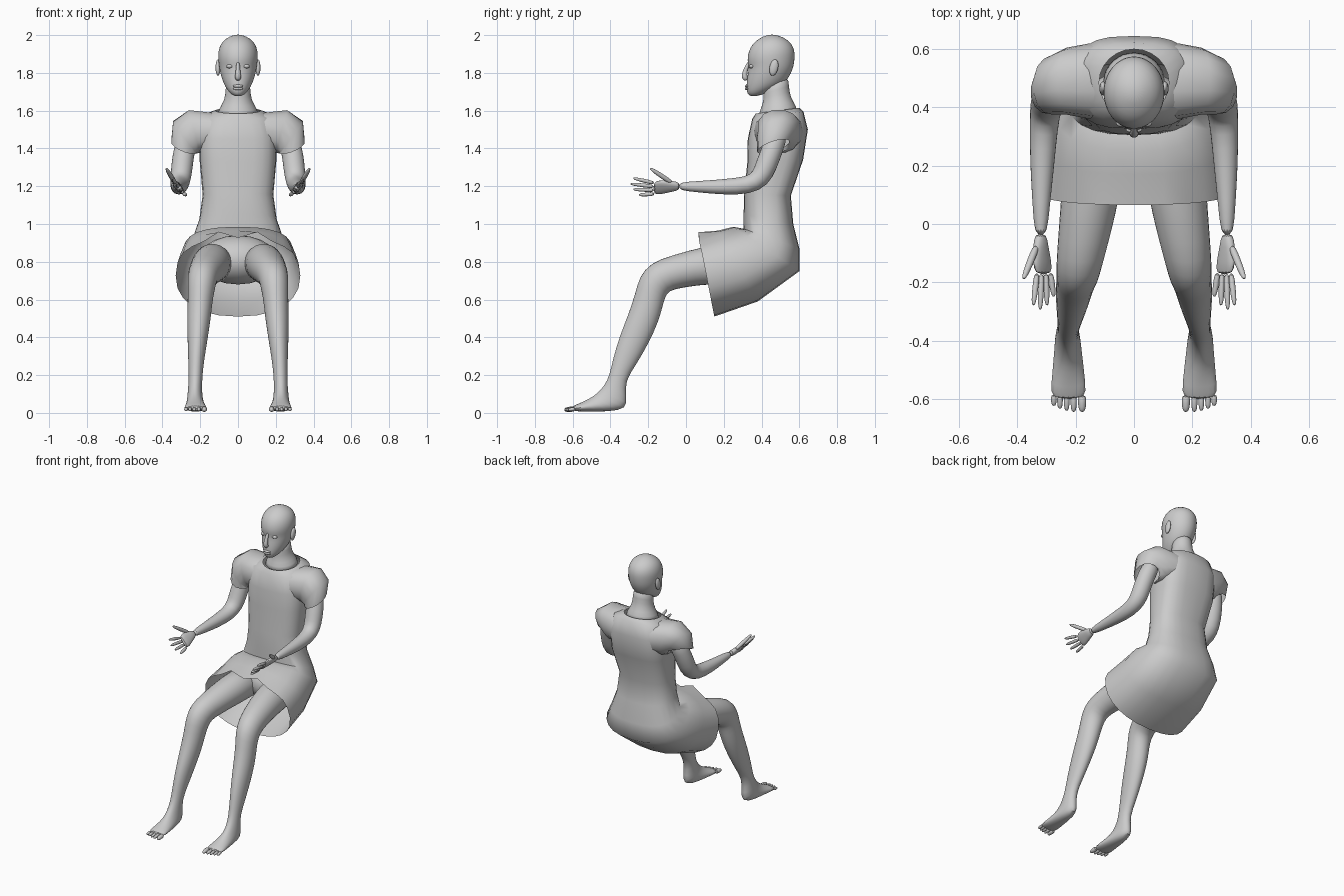
import bpy, bmesh, math
from mathutils import Vector, Matrix

cube = bpy.data.objects.get("Cube")
if cube:
    bpy.data.objects.remove(cube, do_unlink=True)

grey = bpy.data.materials.new("plain_grey")
grey.use_nodes = True
grey.diffuse_color = (0.6, 0.6, 0.6, 1)
grey.node_tree.nodes["Principled BSDF"].inputs["Base Color"].default_value = (0.6, 0.6, 0.6, 1)


def finish(name, bm, mirror=False, subdiv=0, sharp=60):
    bmesh.ops.recalc_face_normals(bm, faces=bm.faces)
    mesh = bpy.data.meshes.new(name)
    bm.to_mesh(mesh)
    bm.free()
    mesh.materials.append(grey)
    ob = bpy.data.objects.new(name, mesh)
    bpy.context.collection.objects.link(ob)
    bpy.ops.object.select_all(action='DESELECT')
    ob.select_set(True)
    bpy.context.view_layer.objects.active = ob
    bpy.ops.object.shade_smooth_by_angle(angle=math.radians(sharp))
    if mirror:
        ob.modifiers.new("Mirror", 'MIRROR').use_mirror_merge = False
    if subdiv:
        mod = ob.modifiers.new("Subdivision", 'SUBSURF')
        mod.levels = mod.render_levels = subdiv
    return ob


def loft(bm, rings, seg=16, caps=True):
    """Skin a list of (centre, half axis u, half axis v, roundness) rings."""
    loops = []
    for c, u, v, n in rings:
        loop = []
        for i in range(seg):
            a = 2 * math.pi * i / seg
            k, s = math.cos(a), math.sin(a)
            k = math.copysign(abs(k) ** (2 / n), k)
            s = math.copysign(abs(s) ** (2 / n), s)
            loop.append(bm.verts.new(c + u * k + v * s))
        loops.append(loop)
    for a, b in zip(loops, loops[1:]):
        for i in range(seg):
            j = (i + 1) % seg
            bm.faces.new((a[i], a[j], b[j], b[i]))
    if caps:
        bm.faces.new(loops[0])
        bm.faces.new(loops[-1])
    return loops


def section(front, back, half_width, x=0, n=2):
    """Ring through a front and a back point given as (y, z)."""
    p, q = Vector((x, *front)), Vector((x, *back))
    return (p + q) / 2, Vector((half_width, 0, 0)), (q - p) / 2, n


def tube(bm, points, radii, ref=(1, 0, 0), seg=12):
    pts = [Vector(p) for p in points]
    rings = []
    for i, p in enumerate(pts):
        d = (pts[min(i + 1, len(pts) - 1)] - pts[max(i - 1, 0)]).normalized()
        r = Vector(ref)
        u = (r - d * r.dot(d)).normalized()
        rings.append((p, u * radii[i], d.cross(u) * radii[i], 2))
    loft(bm, rings, seg)


def digit(bm, a, b, r, ref=(1, 0, 0)):
    """Finger or toe with a rounded tip."""
    a, b = Vector(a), Vector(b)
    stops = (0, 0.5, 0.88, 1)
    tube(bm, [a.lerp(b, t) for t in stops], [r, r, r * 0.8, r * 0.3], ref, 8)


def ball(bm, loc, scale, rot=0):
    m = Matrix.Translation(loc) @ Matrix.Rotation(rot, 4, 'X') @ Matrix.Diagonal((*scale, 1))
    bmesh.ops.create_uvsphere(bm, u_segments=16, v_segments=10, radius=1, matrix=m)


# Tunic: collar down to the open hem, bending forward over the lap
bm = bmesh.new()
loops = loft(bm, [
    section((.37, 1.585), (.60, 1.615), .12),
    section((.35, 1.555), (.622, 1.595), .185, n=2.6),
    section((.327, 1.45), (.645, 1.50), .205, n=3),
    section((.325, 1.33), (.62, 1.34), .203, n=3),
    section((.308, 1.16), (.555, 1.15), .187, n=2.6),
    section((.305, 1.05), (.568, 1.00), .205, n=2.5),
    section((.305, .975), (.60, .87), .24, n=2.5),
    section((.25, .985), (.60, .75), .285, n=2.5),
    section((.17, .965), (.38, .59), .315, n=2.4),
    section((.065, .945), (.15, .51), .33, n=2.3),
], 24, caps=False)
for v in loops[-1]:
    if v.co.z > .85:
        v.co.z -= .018 * math.cos(v.co.x * 30)
finish("tunic", bm)

# Puffed short sleeves
bm = bmesh.new()
loft(bm, [
    (Vector((.15, .49, 1.49)), Vector((0, .13, 0)), Vector((-.02, 0, .10)), 2.4),
    (Vector((.23, .49, 1.49)), Vector((0, .115, 0)), Vector((.03, 0, .115)), 2.4),
    (Vector((.28, .475, 1.46)), Vector((0, .10, .01)), Vector((.065, 0, .085)), 2.2),
    (Vector((.283, .462, 1.41)), Vector((0, .085, .03)), Vector((.072, -.01, .025)), 2),
], 14, caps=False)
finish("sleeves", bm, mirror=True)

# Arms
bm = bmesh.new()
tube(bm, [(.25, .49, 1.5), (.285, .46, 1.4), (.296, .425, 1.31), (.303, .395, 1.24),
          (.31, .33, 1.203), (.315, .2, 1.196), (.318, .08, 1.197), (.32, -.05, 1.2)],
     [.06, .058, .06, .056, .05, .043, .032, .022])
finish("arms", bm, mirror=True, subdiv=1)

# Hands: tilted palm, four fingers and an outward thumb
bm = bmesh.new()
wide, thick = Vector((.62, 0, .78)), Vector((-.78, 0, .62))
loft(bm, [(Vector(c), wide * w, thick * t, 2.3) for c, w, t in (
    ((.32, -.03, 1.2), .022, .02), ((.32, -.08, 1.2), .036, .019),
    ((.315, -.13, 1.195), .048, .017), ((.31, -.175, 1.19), .046, .012))], 12)
for k, reach in enumerate((.085, .115, .13, .115)):
    base = Vector((.31, -.165, 1.188)) + wide * (k - 1.5) * .024
    tip = base + Vector((0, -reach, .01)) + wide * (k - 1.5) * .014
    digit(bm, base, tip, .0115)
digit(bm, (.332, -.07, 1.215), (.38, -.19, 1.295), .014)
finish("hands", bm, mirror=True, subdiv=1)

# Legs running into the feet
bm = bmesh.new()
loft(bm, [
    section((.32, .92), (.40, .68), .11, .125),
    section((.10, .885), (.14, .685), .105, .145),
    section((-.08, .835), (-.03, .66), .09, .173),
    section((-.19, .795), (-.09, .645), .08, .188),
    section((-.25, .72), (-.11, .61), .074, .194),
    section((-.27, .63), (-.122, .565), .067, .2),
    section((-.307, .52), (-.145, .48), .064, .207),
    section((-.352, .41), (-.195, .37), .054, .214),
    section((-.387, .29), (-.265, .25), .042, .222),
    section((-.405, .20), (-.322, .17), .036, .225),
    section((-.432, .145), (-.315, .08), .038, .228),
    section((-.475, .10), (-.312, .022), .044, .228),
    section((-.51, .078), (-.40, .006), .05, .226),
    section((-.56, .052), (-.535, .006), .06, .225),
    section((-.605, .036), (-.602, .008), .063, .225),
], 16)
finish("legs", bm, mirror=True, subdiv=1)

# Toes
bm = bmesh.new()
for x, r, tip in ((.178, .016, -.645), (.207, .012, -.645), (.231, .011, -.641),
                  (.254, .011, -.634), (.275, .011, -.624)):
    digit(bm, (x, -.585, .022), (x, tip, .016), r)
finish("toes", bm, mirror=True, subdiv=1)

# Hips under the tunic
bm = bmesh.new()
ball(bm, (0, .37, .81), (.21, .16, .13))
finish("hips", bm)

# Neck
bm = bmesh.new()
loft(bm, [
    section((.37, 1.55), (.605, 1.57), .125),
    section((.39, 1.60), (.585, 1.625), .10),
    section((.408, 1.645), (.555, 1.67), .072),
    section((.41, 1.69), (.545, 1.73), .066),
    section((.41, 1.74), (.545, 1.79), .066),
])
finish("neck", bm, subdiv=1)

# Head
bm = bmesh.new()
loft(bm, [
    section((.345, 1.672), (.40, 1.682), .022),
    section((.322, 1.69), (.45, 1.705), .047),
    section((.319, 1.72), (.52, 1.74), .071),
    section((.32, 1.755), (.548, 1.78), .086),
    section((.327, 1.80), (.565, 1.815), .097),
    section((.332, 1.835), (.573, 1.845), .102),
    section((.322, 1.865), (.577, 1.88), .106),
    section((.328, 1.91), (.577, 1.915), .107),
    section((.35, 1.955), (.562, 1.955), .093),
    section((.39, 1.985), (.525, 1.985), .063),
    section((.435, 2.003), (.475, 2.003), .018),
], 20)
finish("head", bm, subdiv=1)

# Face details
bm = bmesh.new()
tube(bm, [(0, .335, 1.86), (0, .318, 1.825), (0, .308, 1.79), (0, .312, 1.772), (0, .325, 1.763)],
     [.009, .011, .016, .018, .01], seg=10)
finish("nose", bm, subdiv=1)
bm = bmesh.new()
for z in (1.73, 1.717):
    ball(bm, (0, .323, z), (.028, .011, .008))
finish("lips", bm)
bm = bmesh.new()
ball(bm, (.044, .347, 1.835), (.018, .014, .011))
finish("eyes", bm, mirror=True)
bm = bmesh.new()
ball(bm, (.106, .465, 1.828), (.013, .023, .044), math.radians(-12))
finish("ears", bm, mirror=True)
